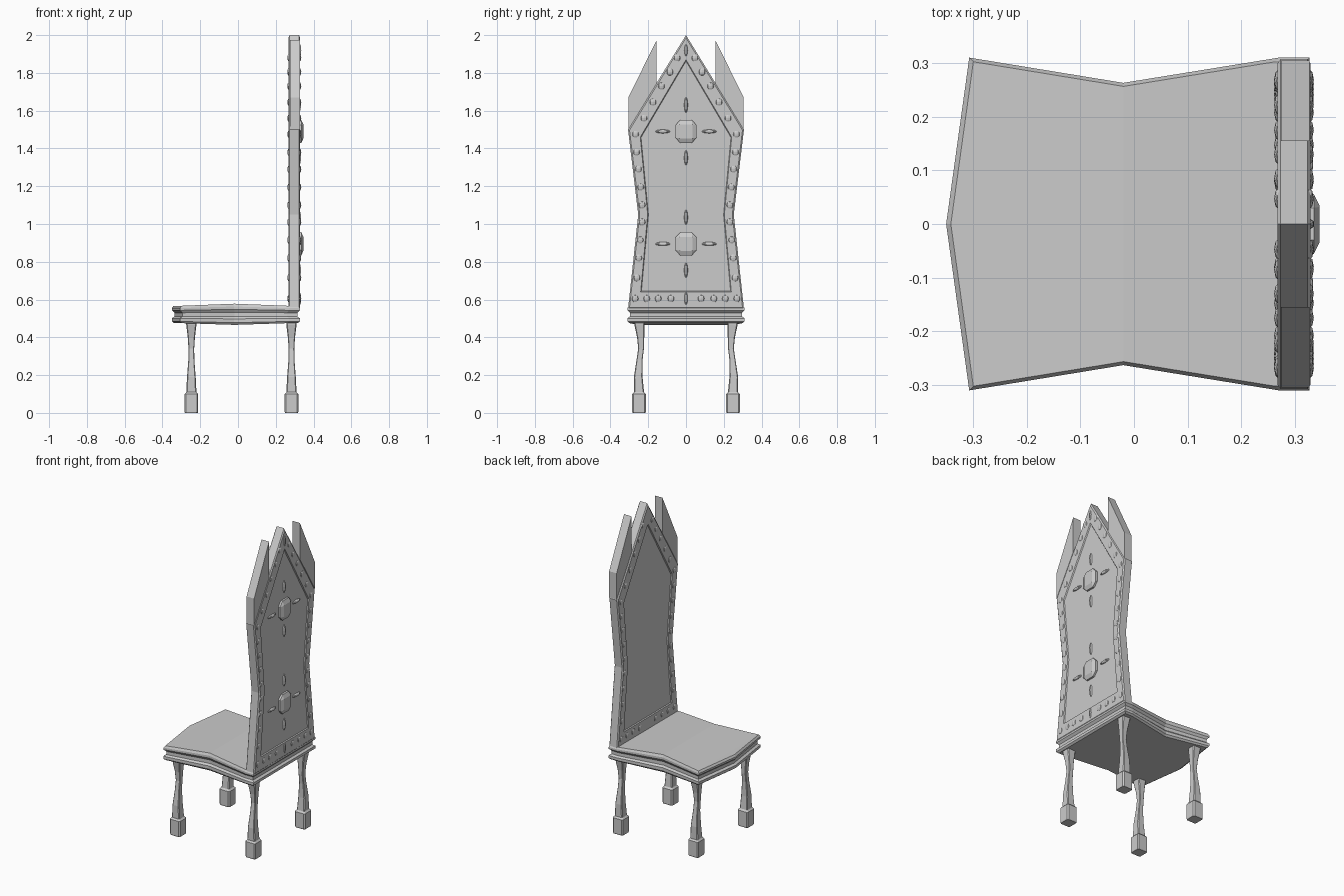
import bpy, bmesh, math
from mathutils import Vector, Matrix

if "Cube" in bpy.data.objects:
    bpy.data.objects.remove(bpy.data.objects["Cube"])


def make(name, bm):
    bmesh.ops.recalc_face_normals(bm, faces=bm.faces[:])
    me = bpy.data.meshes.new(name)
    bm.to_mesh(me)
    bm.free()
    ob = bpy.data.objects.new(name, me)
    bpy.context.collection.objects.link(ob)
    return ob


def loft(bm, rings, cap=None):
    """Skin a list of equal rings; cap is a list of index tuples for both ends."""
    vs = [[bm.verts.new(p) for p in r] for r in rings]
    n = len(vs[0])
    for a, b in zip(vs, vs[1:]):
        for i in range(n):
            j = (i + 1) % n
            bm.faces.new((a[i], a[j], b[j], b[i]))
    for r in (vs[0], vs[-1]):
        for f in (cap or [tuple(range(n))]):
            bm.faces.new([r[i] for i in f])


# Seat: moulded edge, pinched sides, slightly crowned top and bottom
plan = [(-.35, 0), (-.307, -.31), (-.02, -.263), (.27, -.31), (.327, -.31),
        (.327, .31), (.27, .31), (-.02, .263), (-.307, .31)]
profile = [(.965, .475), (1, .484), (1, .501), (.96, .51), (.96, .53),
           (1, .543), (1, .555), (.975, .567)]
rings = []
for k, (s, z) in enumerate(profile):
    crown = -.009 + .02 * k / (len(profile) - 1)
    rings.append([(x * s, y * s, z + (crown if abs(x + .02) < .01 else 0)) for x, y in plan])
bm = bmesh.new()
loft(bm, rings, [(0, 1, 8), (1, 2, 7, 8), (2, 3, 6, 7), (3, 4, 5, 6)])
make("seat", bm)

# Backrest: pointed waisted board with a recessed panel on both faces
CX = .298


def sym(half):
    return [(y, z) for y, z in half] + [(-y, z) for y, z in reversed(half) if y > 0]


outer = sym([(.307, .55), (.253, 1.05), (.307, 1.5), (0, 2.0)])
bevel = sym([(.299, .558), (.245, 1.05), (.299, 1.497), (0, 1.985)])
inner = sym([(.24, .64), (.203, 1.05), (.242, 1.46), (0, 1.87)])
panel = sym([(.236, .644), (.199, 1.05), (.238, 1.458), (0, 1.862)])
layers = [(panel, -.025), (inner, -.031), (bevel, -.031), (outer, -.025),
          (outer, .025), (bevel, .031), (inner, .031), (panel, .025)]
bm = bmesh.new()
loft(bm, [[(CX + d, y, z) for y, z in o] for o, d in layers],
     [(0, 1, 5, 6), (1, 2, 4, 5), (2, 3, 4)])
make("backrest", bm)

# Pointed side fins above the shoulders
fin = [(.305, 1.5), (.305, 1.67), (.155, 1.975), (.155, 1.745)]
for side, s in (("left", -1), ("right", 1)):
    bm = bmesh.new()
    loft(bm, [[(x, y * s, z) for y, z in fin] for x in (CX - .024, CX + .029)])
    make("back_fin_" + side, bm)


def ball(bm, loc, size, u=8, v=6):
    bmesh.ops.create_uvsphere(bm, u_segments=u, v_segments=v, radius=1,
                              matrix=Matrix.Translation(loc) @ Matrix.Diagonal((*size, 1)))


# Nail studs around the frame on both faces
half = [(.047, 1.88), (.085, 1.805), (.13, 1.73), (.175, 1.645), (.222, 1.56), (.267, 1.475),
        (.262, 1.38), (.252, 1.29), (.24, 1.195), (.232, 1.1), (.232, 1.01), (.242, .915),
        (.25, .82), (.26, .715), (.269, .605), (.208, .605), (.147, .605), (.08, .605)]
for name, d in (("inner_studs", -.028), ("outer_studs", .028)):
    bm = bmesh.new()
    for y, z in half:
        for s in (-1, 1):
            ball(bm, (CX + d, s * y, z), (.009, .02, .02))
    make(name, bm)

# Bosses with four petals each, plus single petals at tip and foot, on the outer face
petals = bmesh.new()
bosses = bmesh.new()
FACE = CX + .025
for z in (1.49, .895):
    rings = []
    for d, r, w in ((-.005, .056, .03), (.012, .056, .03), (.023, .034, .032)):
        rings.append([(FACE + d, y, z + h * 1.1) for y, h in
                      ((r, w), (w, r), (-w, r), (-r, w), (-r, -w), (-w, -r), (w, -r), (r, -w))])
    loft(bosses, rings)
    for s in (-1, 1):
        ball(petals, (FACE, 0, z + s * .14), (.012, .01, .04), 6, 6)
        ball(petals, (FACE, s * .123, z), (.012, .04, .01), 6, 6)
for z in (1.92, .605):
    ball(petals, (CX + .03, 0, z), (.008, .01, .033), 6, 6)
make("back_bosses", bosses)
make("back_petals", petals)


# Legs: chamfered square section, waisted and slightly bowed, on block feet
def section(cx, cy, h, z):
    c = h * .8
    return [(cx + a, cy + b, z) for a, b in
            ((h, c), (c, h), (-c, h), (-h, c), (-h, -c), (-c, -h), (c, -h), (h, -c))]


# half width, height, outward shift
leg = [(.034, 0, 0), (.036, .006, 0), (.036, .1, 0), (.03, .106, 0), (.027, .11, 0), (.023, .19, .004),
       (.016, .28, -.003), (.015, .34, -.011), (.019, .4, -.009), (.027, .465, -.003), (.028, .5, -.002)]
for fx, cx in (("front", -.247), ("rear", .283)):
    for side, s in (("left", -1), ("right", 1)):
        bm = bmesh.new()
        loft(bm, [section(cx, s * (.249 + o), h, z) for h, z, o in leg])
        make(f"{fx}_leg_{side}", bm)
